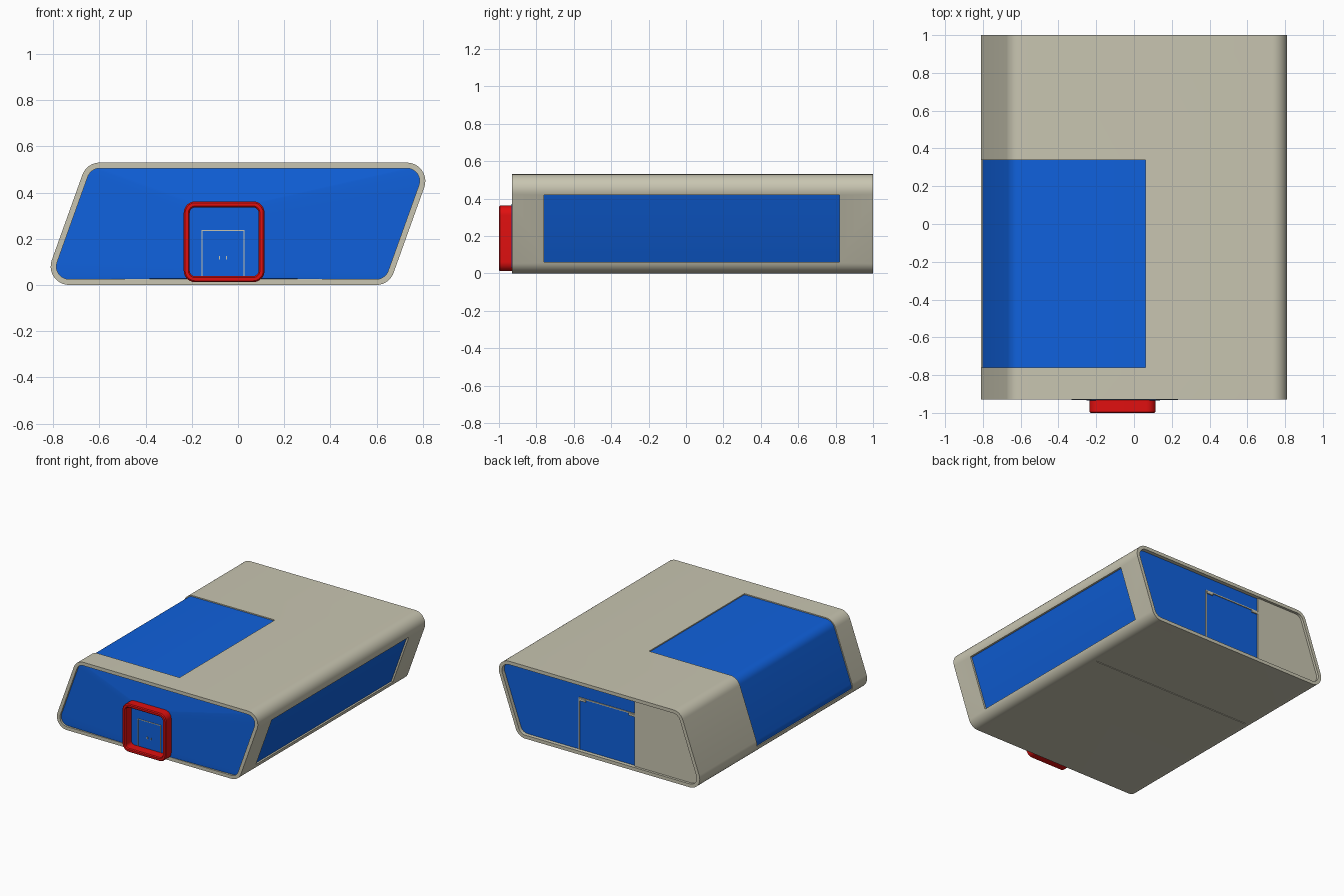
import bpy, bmesh, math
from mathutils import Vector

if "Cube" in bpy.data.objects:
    bpy.data.objects.remove(bpy.data.objects["Cube"])


def material(name, color):
    m = bpy.data.materials.new(name)
    m.diffuse_color = (*color, 1)
    m.use_nodes = True
    m.node_tree.nodes["Principled BSDF"].inputs["Base Color"].default_value = m.diffuse_color
    return m


TAN = material("tan_shell", (0.58, 0.56, 0.44))
BLUE = material("blue_glass", (0.005, 0.12, 0.72))
RED = material("red_frame", (0.75, 0.005, 0.005))


def rounded(points, radius, inset=0.0, segs=10):
    """Counter-clockwise xz polygon, inset inward, with rounded corners."""
    pts = [Vector(p) for p in points]
    out = []
    r = max(radius - inset, 0.004)
    for i, p in enumerate(pts):
        a = (p - pts[i - 1]).normalized()
        b = (pts[(i + 1) % len(pts)] - p).normalized()
        na, nb = Vector((-a.y, a.x)), Vector((-b.y, b.x))
        c = p + (na + nb) * ((r + inset) / (1 + na.dot(nb)))
        a0 = math.atan2(-na.y, -na.x)
        turn = math.acos(max(-1, min(1, a.dot(b))))
        for k in range(segs + 1):
            t = a0 + turn * k / segs
            out.append((c.x + r * math.cos(t), c.y + r * math.sin(t)))
    return out


def loft(name, rings, mat, closed=False, caps=True):
    """Join (profile, y) rings; closed joins last to first for a tube."""
    bm = bmesh.new()
    vs = [[bm.verts.new((x, y, z)) for x, z in prof] for prof, y in rings]
    n = len(vs[0])
    for i in range(len(vs) if closed else len(vs) - 1):
        p, q = vs[i], vs[(i + 1) % len(vs)]
        for j in range(n):
            k = (j + 1) % n
            bm.faces.new((p[j], p[k], q[k], q[j]))
    if caps and not closed:
        bm.faces.new(vs[0])
        bm.faces.new(vs[-1])
    bmesh.ops.recalc_face_normals(bm, faces=bm.faces)
    me = bpy.data.meshes.new(name)
    bm.to_mesh(me)
    bm.free()
    ob = bpy.data.objects.new(name, me)
    bpy.context.collection.objects.link(ob)
    if mat:
        me.materials.append(mat)
    return ob


def rect(x0, x1, z0, z1):
    return [(x0, z0), (x1, z0), (x1, z1), (x0, z1)]


def box(name, x0, x1, y0, y1, z0, z1, mat=None):
    return loft(name, [(rect(x0, x1, z0, z1), y0), (rect(x0, x1, z0, z1), y1)], mat)


def tube(name, outer, inner, y0, y1, mat):
    return loft(name, [(outer, y0), (outer, y1), (inner, y1), (inner, y0)], mat, closed=True)


def boolean(ob, op, *bounds):
    cutter = box("cutter", *bounds)
    cutter.hide_render = True
    m = ob.modifiers.new(op, 'BOOLEAN')
    m.operation, m.object, m.solver = op, cutter, 'EXACT'
    bpy.context.view_layer.objects.active = ob
    bpy.ops.object.modifier_apply(modifier=m.name)
    bpy.data.objects.remove(cutter)


def smooth(ob):
    bpy.ops.object.select_all(action='DESELECT')
    ob.select_set(True)
    bpy.context.view_layer.objects.active = ob
    bpy.ops.object.shade_smooth_by_angle(angle=math.radians(30))


SLANT = [(-0.845, 0), (0.655, 0), (0.845, 0.53), (-0.655, 0.53)]


def body(inset):
    return rounded(SLANT, 0.08, inset)


# Slanted outer shell, open at both ends, with window openings and floor seam
shell = tube("outer_shell", body(0), body(0.025), -0.93, 1.0, TAN)
boolean(shell, 'DIFFERENCE', -1, 0.06, -0.76, 0.34, 0.065, 0.7)
boolean(shell, 'DIFFERENCE', 0.4, 1, -0.76, 0.82, 0.06, 0.42)
boolean(shell, 'DIFFERENCE', -0.73, 0.58, 0.295, 0.301, -0.1, 0.006)
smooth(shell)

# Corner window wrapping the roof and left side
corner = tube("corner_window", body(0.008), body(0.02), -0.77, 0.35, BLUE)
boolean(corner, 'INTERSECT', -1, 0.07, -1, 1, 0.055, 0.7)
smooth(corner)

# Long window in the right side
side = tube("side_window", body(0.013), body(0.022), -0.77, 0.83, BLUE)
boolean(side, 'INTERSECT', 0.4, 1, -1, 1, 0.05, 0.43)
smooth(side)

# Front glass, bulging slightly toward the entrance
door_rect = rect(-0.235, 0.115, 0.012, 0.362)
loft("front_glass", [(body(0.025), -0.915),
                     (rounded(rect(-0.225, 0.105, 0.028, 0.352), 0.045), -0.934)],
     BLUE, caps=False)

# Red entrance frame with chamfered lips
frame_rings = [(0.006, -1.0), (0, -0.994), (0, -0.91), (0.026, -0.91), (0.026, -0.994), (0.020, -1.0)]
frame = loft("entrance_frame", [(rounded(door_rect, 0.05, i), y) for i, y in frame_rings],
             RED, closed=True)
smooth(frame)

# Entrance glass, door outline and handles
entry = rounded(door_rect, 0.05, 0.02)
loft("entrance_glass", [(entry, -0.93), (entry, -0.92)], BLUE)
for name, x0, x1, z0, z1 in (("left", -0.158, -0.153, 0.035, 0.238),
                             ("right", 0.023, 0.028, 0.035, 0.238),
                             ("top", -0.153, 0.023, 0.233, 0.238)):
    box("entrance_trim_" + name, x0, x1, -0.933, -0.929, z0, z1, TAN)
for i, x in enumerate((-0.08, -0.05)):
    box(f"entrance_handle_{i}", x - 0.003, x + 0.003, -0.936, -0.929, 0.11, 0.125, TAN)

# Back wall: glazed part and solid panel
for name, x0, x1, y1, mat in (("back_glass", -0.27, 1, 0.972, BLUE),
                              ("back_panel", -1, -0.27, 0.982, TAN)):
    wall = loft(name, [(body(0.024), 0.955), (body(0.024), y1)], mat)
    boolean(wall, 'INTERSECT', x0, x1, 0.9, 1.1, -0.1, 0.7)

# Sliding back door trim: rail, jamb and two hangers
box("back_door_rail", -0.27, 0.185, 0.97, 0.978, 0.397, 0.405, TAN)
box("back_door_jamb", 0.177, 0.185, 0.97, 0.978, 0.026, 0.397, TAN)
for i, x in enumerate((-0.245, 0.15)):
    box(f"back_door_hanger_{i}", x - 0.025, x + 0.025, 0.97, 0.98, 0.382, 0.397, TAN)

# Interior partition behind the floor seam
part = body(0.024)
loft("partition", [(part, 0.36), (part, 0.37)], TAN)
